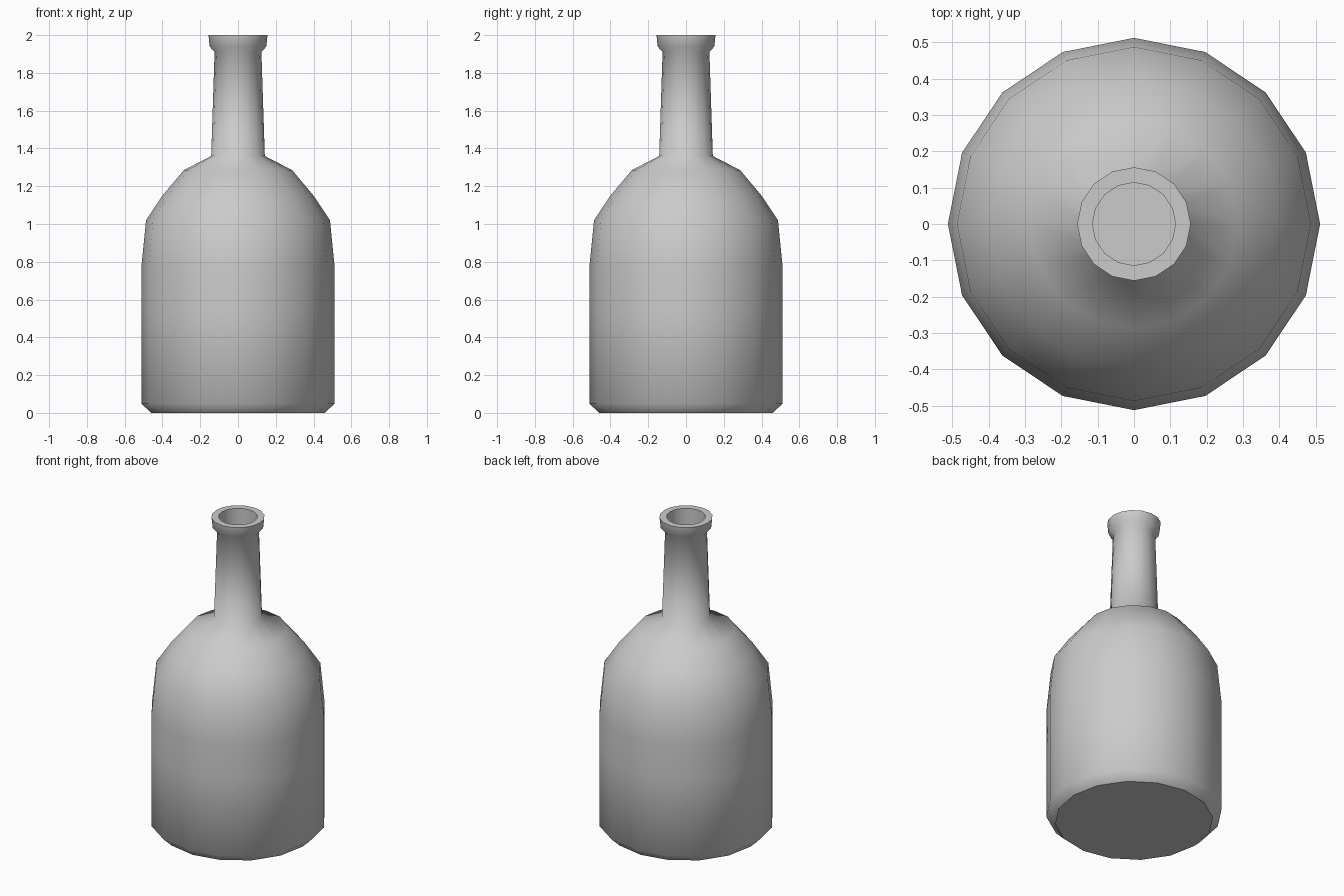
import bpy, bmesh
from math import cos, sin, pi

if "Cube" in bpy.data.objects:
    bpy.data.objects.remove(bpy.data.objects["Cube"])

SIDES = 16

# outer profile from base to lip, then inner wall back down (radius, height)
outer = [(0.46, 0), (0.512, 0.05), (0.512, 0.54), (0.512, 0.77), (0.487, 1.02),
         (0.40, 1.15), (0.287, 1.285), (0.142, 1.36), (0.124, 1.91),
         (0.15, 1.94), (0.156, 2.0)]
inner = [(0.114, 2.0), (0.09, 1.91), (0.105, 1.34), (0.26, 1.25),
         (0.45, 1.0), (0.47, 0.77), (0.47, 0.07), (0.43, 0.04)]
inner[1] = (0.114, 1.91)
inner[2] = (0.114, 1.34)

bm = bmesh.new()
rings = [[bm.verts.new((r * cos(2 * pi * i / SIDES), r * sin(2 * pi * i / SIDES), z))
          for i in range(SIDES)] for r, z in outer + inner]

# walls
for k, (a, b) in enumerate(zip(rings, rings[1:])):
    for i in range(SIDES):
        j = (i + 1) % SIDES
        f = bm.faces.new((a[i], a[j], b[j], b[i]))
        f.smooth = k != len(outer) - 1      # flat lip

# base and inside floor
bm.faces.new(rings[0][::-1])
bm.faces.new(rings[-1])

# sharp borders around the flat faces
for f in bm.faces:
    if not f.smooth:
        for e in f.edges:
            e.smooth = False

bm.normal_update()
mesh = bpy.data.meshes.new("bottle")
bm.to_mesh(mesh)
bm.free()
bpy.context.collection.objects.link(bpy.data.objects.new("bottle", mesh))
